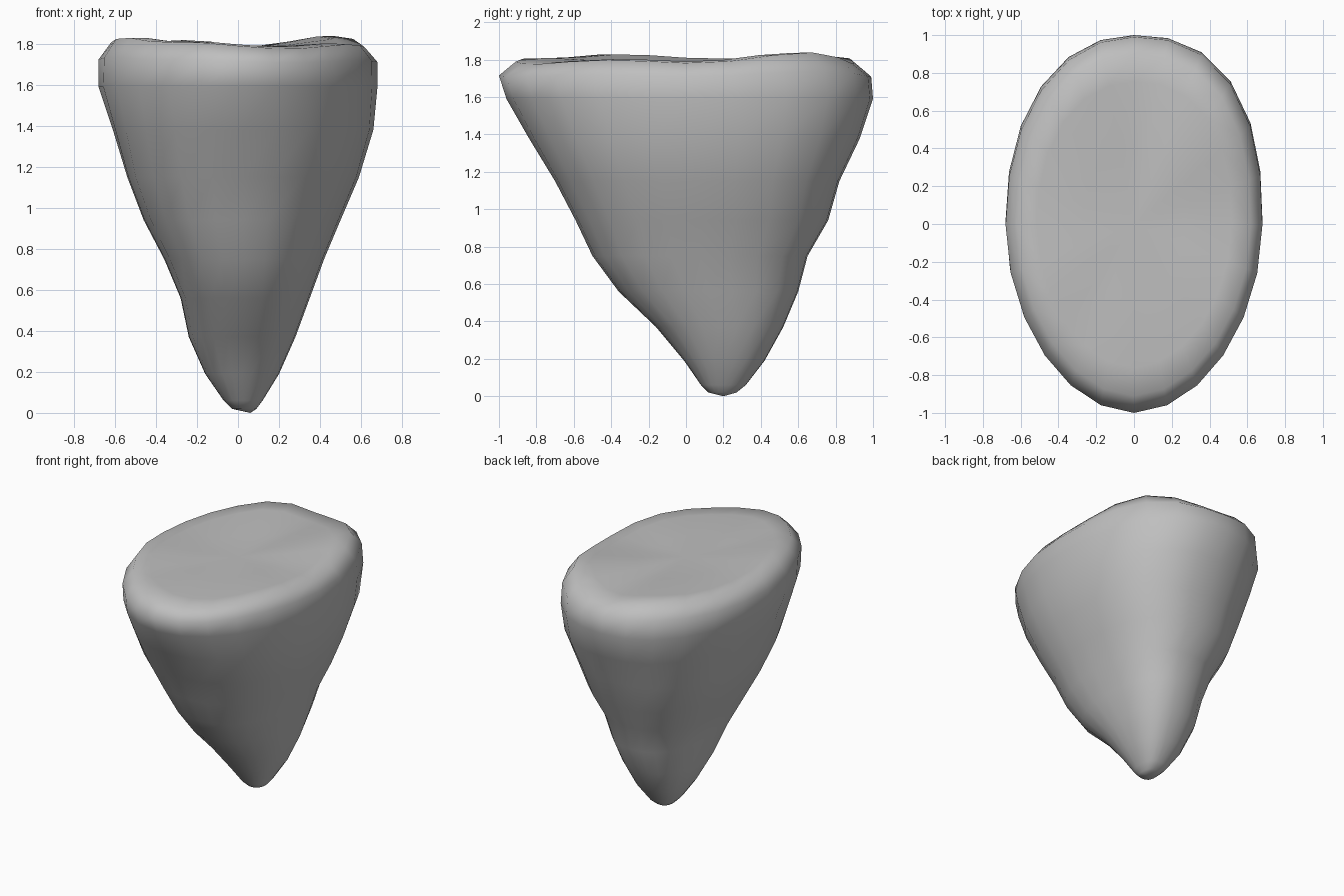
import bpy, bmesh
from math import cos, sin, pi, exp, degrees

cube = bpy.data.objects.get("Cube")
if cube:
    bpy.data.objects.remove(cube)

stone = bpy.data.materials.new("grey_stone")
stone.use_nodes = True
colour = (0.52, 0.52, 0.52, 1)
stone.diffuse_color = colour
stone.node_tree.nodes["Principled BSDF"].inputs["Base Color"].default_value = colour

SIDES = 24

# Cross-sections from tip to rim: height, left x, right x, front y, back y
LEVELS = [
    (0.02, -0.03, 0.09, 0.12, 0.27),
    (0.06, -0.07, 0.12, 0.08, 0.32),
    (0.19, -0.16, 0.20, -0.01, 0.42),
    (0.37, -0.24, 0.28, -0.16, 0.52),
    (0.56, -0.28, 0.35, -0.36, 0.60),
    (0.75, -0.36, 0.42, -0.50, 0.65),
    (0.94, -0.46, 0.50, -0.59, 0.76),
    (1.15, -0.54, 0.59, -0.70, 0.82),
    (1.38, -0.61, 0.66, -0.84, 0.93),
    (1.59, -0.68, 0.68, -0.96, 1.00),
    (1.72, -0.68, 0.68, -1.00, 0.99),
]
# Rim unevenness: direction in degrees, height
BUMPS = [(5, -0.02), (42, 0.04), (85, -0.03), (112, 0.02), (205, 0.03),
         (255, 0.01), (275, -0.015), (300, -0.02)]
# Squareness of each corner (+x side, back side): body, rim
CORNERS = {(True, True): (2.6, 2.4), (False, True): (2.4, 2.1),
           (False, False): (2.7, 1.9), (True, False): (2.2, 1.9)}


def rim_lift(a):
    total = 0
    for angle, height in BUMPS:
        d = (degrees(a) - angle + 180) % 360 - 180
        total += height * exp(-(d / 20) ** 2)
    return total


def section_point(a, z, x0, x1, y0, y1):
    """Rounded section whose corners change from body to rim."""
    c, s = cos(a), sin(a)
    body, rim = CORNERS[c > 0, s > 0]
    t = min(max((z - 1.15) / 0.5, 0), 1)
    p = body + (rim - body) * t
    r = (abs(c) ** p + abs(s) ** p) ** (-1 / p)
    cx, cy = (x0 + x1) / 2, (y0 + y1) / 2
    return cx + r * c * (x1 - x0) / 2, cy + r * s * (y1 - y0) / 2


bm = bmesh.new()
angles = [2 * pi * i / SIDES for i in range(SIDES)]
rings = []

# Tapering underside
for level in LEVELS:
    z = level[0]
    lift = 0.5 if z > 1.7 else 0
    rings.append([bm.verts.new((*section_point(a, *level), z + lift * rim_lift(a)))
                  for a in angles])

# Rounded shoulder and shallow top
for scale, z, lift in ((0.91, 1.80, 1), (0.76, 1.805, 0.8), (0.4, 1.79, 0.2)):
    ring = []
    for a in angles:
        x, y = section_point(a, *LEVELS[-1])
        ring.append(bm.verts.new((x * scale, y * scale, z + lift * rim_lift(a))))
    rings.append(ring)

# Skin between the rings, closed at both ends
for low, high in zip(rings, rings[1:]):
    for i in range(SIDES):
        j = (i + 1) % SIDES
        bm.faces.new((low[i], low[j], high[j], high[i]))
tip = bm.verts.new((0.06, 0.2, 0))
middle = bm.verts.new((0, 0, 1.785))
for i in range(SIDES):
    j = (i + 1) % SIDES
    bm.faces.new((tip, rings[0][j], rings[0][i]))
    bm.faces.new((middle, rings[-1][i], rings[-1][j]))

for face in bm.faces:
    face.smooth = True
bmesh.ops.recalc_face_normals(bm, faces=bm.faces)

mesh = bpy.data.meshes.new("floating_rock")
bm.to_mesh(mesh)
bm.free()
mesh.materials.append(stone)
rock = bpy.data.objects.new("floating_rock", mesh)
bpy.context.scene.collection.objects.link(rock)
